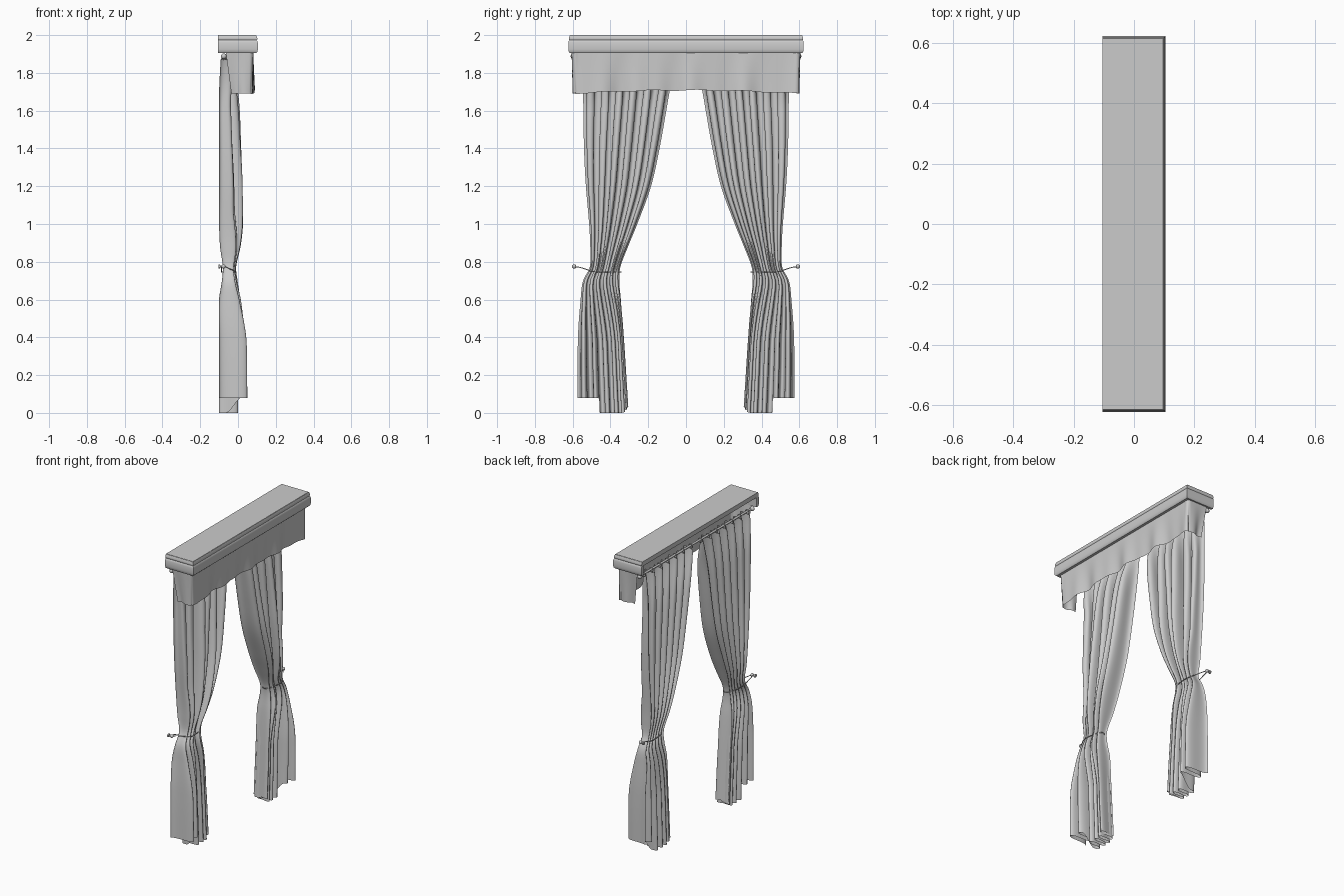
import bpy, bmesh
from math import sin, cos, pi, radians
from mathutils import Vector

cube = bpy.data.objects.get("Cube")
if cube:
    bpy.data.objects.remove(cube, do_unlink=True)

grey = bpy.data.materials.new("plain_grey")
grey.use_nodes = True
grey.diffuse_color = (0.6, 0.6, 0.6, 1)
grey.node_tree.nodes["Principled BSDF"].inputs["Base Color"].default_value = (0.6, 0.6, 0.6, 1)


def finish(obj, name, angle=35):
    obj.name = name
    obj.data.materials.clear()
    obj.data.materials.append(grey)
    bpy.ops.object.select_all(action='DESELECT')
    obj.select_set(True)
    bpy.context.view_layer.objects.active = obj
    if obj.type == 'MESH':
        bpy.ops.object.shade_smooth_by_angle(angle=radians(angle))
    return obj


def grid_mesh(name, rows, closed=False, caps=False, angle=35):
    """Skin a list of equal-length point rows."""
    bm = bmesh.new()
    vs = [[bm.verts.new(p) for p in row] for row in rows]
    n = len(rows[0])
    for a, b in zip(vs, vs[1:]):
        for i in range(n if closed else n - 1):
            j = (i + 1) % n
            bm.faces.new((a[i], a[j], b[j], b[i]))
    if caps:
        bm.faces.new(vs[0])
        bm.faces.new(vs[-1])
    bmesh.ops.recalc_face_normals(bm, faces=bm.faces)
    mesh = bpy.data.meshes.new(name)
    bm.to_mesh(mesh)
    bm.free()
    obj = bpy.data.objects.new(name, mesh)
    bpy.context.collection.objects.link(obj)
    return finish(obj, name, angle)


def ball(name, loc, r):
    bpy.ops.mesh.primitive_uv_sphere_add(segments=16, ring_count=10, radius=r, location=loc)
    finish(bpy.context.object, name)


def cylinder(name, loc, r, length, axis):
    rot = (0, pi / 2, 0) if axis == 'x' else (pi / 2, 0, 0)
    bpy.ops.mesh.primitive_cylinder_add(vertices=16, radius=r, depth=length, location=loc, rotation=rot)
    finish(bpy.context.object, name)


def smooth(t):
    t = min(max(t, 0), 1)
    return t * t * (3 - 2 * t)


# Cornice: moulding swept round three sides, with a board on top
profile = [(0.025, 1.905), (0.008, 1.905), (0.002, 1.913), (0, 1.925), (0, 1.96),
           (0.003, 1.97), (0.006, 1.973), (0.003, 1.976), (0.003, 1.985), (0.008, 1.998), (0.025, 1.998)]
grid_mesh("cornice_moulding", [
    [(-0.105 if back else 0.105 - d, s * (0.623 - d), z) for d, z in profile]
    for back, s in ((1, -1), (0, -1), (0, 1), (1, 1))], closed=True, caps=True, angle=50)
bpy.ops.mesh.primitive_cube_add(size=1, location=(-0.005, 0, 1.985))
bpy.context.object.scale = (0.2, 1.226, 0.03)
finish(bpy.context.object, "cornice_board")

# Valance: cloth hung along the front and round both ends
outline = []
for i in range(21):
    outline.append((-0.065 + 0.125 * i / 20, -0.596, 0, -1))
for i in range(1, 8):
    a = -pi / 2 + pi / 2 * i / 8
    outline.append((0.06 + 0.02 * cos(a), -0.576 + 0.02 * sin(a), cos(a), sin(a)))
for i in range(121):
    outline.append((0.08, -0.576 + 1.152 * i / 120, 1, 0))
outline += [(x, -y, nx, -ny) for x, y, nx, ny in reversed(outline[:28])]
rows = []
for k in range(15):
    t = k / 14
    row = []
    for x, y, nx, ny in outline:
        wave = 0.009 * sin(24 * y + 0.6) + 0.005 * sin(43 * y + 1) if nx > 0.5 else 0.008 * sin(45 * x)
        push = t * wave - 0.004 * t + 0.01 * abs(ny) * (1 - t)
        low = 1.708 - 0.018 * (abs(y) / 0.6) ** 2 + 0.003 * sin(26 * y)
        slant = 0.03 * t * smooth((0.04 - x) / 0.1)
        row.append((x + nx * push + slant, y + ny * push, 1.915 + (low - 1.915) * t))
    rows.append(row)
grid_mesh("valance", rows, angle=60)

# Curtain envelope: height, inner y, outer y, back x, front x
KEYS = [(1.90, .05, .55, -.09, -.05), (1.7, .087, .545, -.10, .0), (1.4, .14, .54, -.10, .02),
        (1.2, .185, .53, -.10, .03), (1.0, .258, .513, -.10, .03), (.88, .307, .507, -.095, .015),
        (.77, .348, .51, -.08, -.01), (.70, .353, .545, -.085, .0), (.6, .345, .558, -.10, .025),
        (.4, .332, .572, -.10, .045), (0, .307, .575, -.10, .05)]


def envelope(z):
    i = 0
    while i < len(KEYS) - 2 and z < KEYS[i + 1][0]:
        i += 1
    a, b = Vector(KEYS[i]), Vector(KEYS[i + 1])
    p, q = Vector(KEYS[max(i - 1, 0)]), Vector(KEYS[min(i + 2, len(KEYS) - 1)])
    h = b[0] - a[0]
    m0, m1 = (b - p) / (b[0] - p[0]) * h, (q - a) / (q[0] - a[0]) * h
    t = (z - a[0]) / h
    t2, t3 = t * t, t ** 3
    return (a * (2 * t3 - 3 * t2 + 1) + m0 * (t3 - 2 * t2 + t)
            + b * (3 * t2 - 2 * t3) + m1 * (t3 - t2))


PLEATS, COLS, ROWS = 6, 168, 80


def curtain(name, side):
    rows = []
    for k in range(ROWS + 1):
        row = []
        for c in range(COLS + 1):
            u = c / COLS
            phase = 2 * pi * PLEATS * u
            top = 1.885 - 0.015 * cos(phase)
            hem = 0.08 * smooth((u - 0.7) / 0.04) + 0.035 * smooth((0.3 - u) / 0.3)
            z = top + (hem - top) * k / ROWS
            _, yin, yout, xb, xf = envelope(z)
            below = smooth((0.75 - z) / 0.4)
            above = smooth((z - 0.8) / 0.3) * smooth((1.9 - z) / 0.3)
            # inner folds lie back towards the floor, outer ones above the tie
            xf -= 0.05 * below * (1 - smooth((u - 0.68) / 0.12))
            xf -= 0.045 * above * smooth((u - 0.5) / 0.4)
            # broad rounded folds of uneven depth, closing over one another
            drift = phase + 0.5 * sin(2 * pi * u) * sin(2.2 * z)
            fold = 0.5 - 0.5 * cos(drift)
            uneven = 1 - 0.22 * (0.5 + 0.5 * sin(phase / 2.6 + 2 * z)) * (1 - below)
            width = yout - yin
            y = yin + width * u ** (1 + 0.7 * below)
            y += 0.13 * width / PLEATS * sin(2 * drift) * smooth((1.9 - z) / 0.3)
            row.append((xb + (xf - xb) * fold * uneven, side * y, z))
        rows.append(row)
    grid_mesh(name, rows, angle=80)


# Rod under the cornice
cylinder("curtain_rod", (-0.07, 0, 1.888), 0.007, 1.18, 'y')

for side, tag in ((-1, "front"), (1, "back")):
    curtain(tag + "_curtain", side)
    ball(tag + "_rod_knob", (-0.075, side * 0.596, 1.888), 0.015)
    # Rings that carry the pleats
    for i in range(PLEATS + 1):
        y = 0.05 + 0.5 * i / PLEATS
        bpy.ops.mesh.primitive_torus_add(major_radius=0.014, minor_radius=0.003, major_segments=16,
                                         minor_segments=6, location=(-0.07, side * y, 1.884),
                                         rotation=(pi / 2, 0, 0))
        finish(bpy.context.object, f"{tag}_ring_{i + 1}")
    # Wall holdback
    cylinder(tag + "_holdback_plate", (-0.1, side * 0.592, 0.775), 0.011, 0.008, 'x')
    cylinder(tag + "_holdback_stem", (-0.09, side * 0.592, 0.775), 0.004, 0.025, 'x')
    ball(tag + "_holdback_knob", (-0.077, side * 0.592, 0.775), 0.011)
    # Tieback cord looped round the gathered cloth, narrowing to the knob
    data = bpy.data.curves.new(tag + "_tieback", 'CURVE')
    data.dimensions = '3D'
    data.bevel_depth = 0.0025
    data.bevel_resolution = 2
    cord = data.splines.new('POLY')
    cord.points.add(39)
    for i, pt in enumerate(cord.points):
        a = 2 * pi * i / 40
        pull = smooth(cos(a))
        pt.co = (-0.048 - 0.03 * pull + 0.039 * sin(a) * (1 - 0.5 * pull),
                 side * (0.467 + 0.123 * cos(a)), 0.746 + 0.028 * pull, 1)
    cord.use_cyclic_u = True
    obj = bpy.data.objects.new(tag + "_tieback", data)
    bpy.context.collection.objects.link(obj)
    finish(obj, tag + "_tieback")
